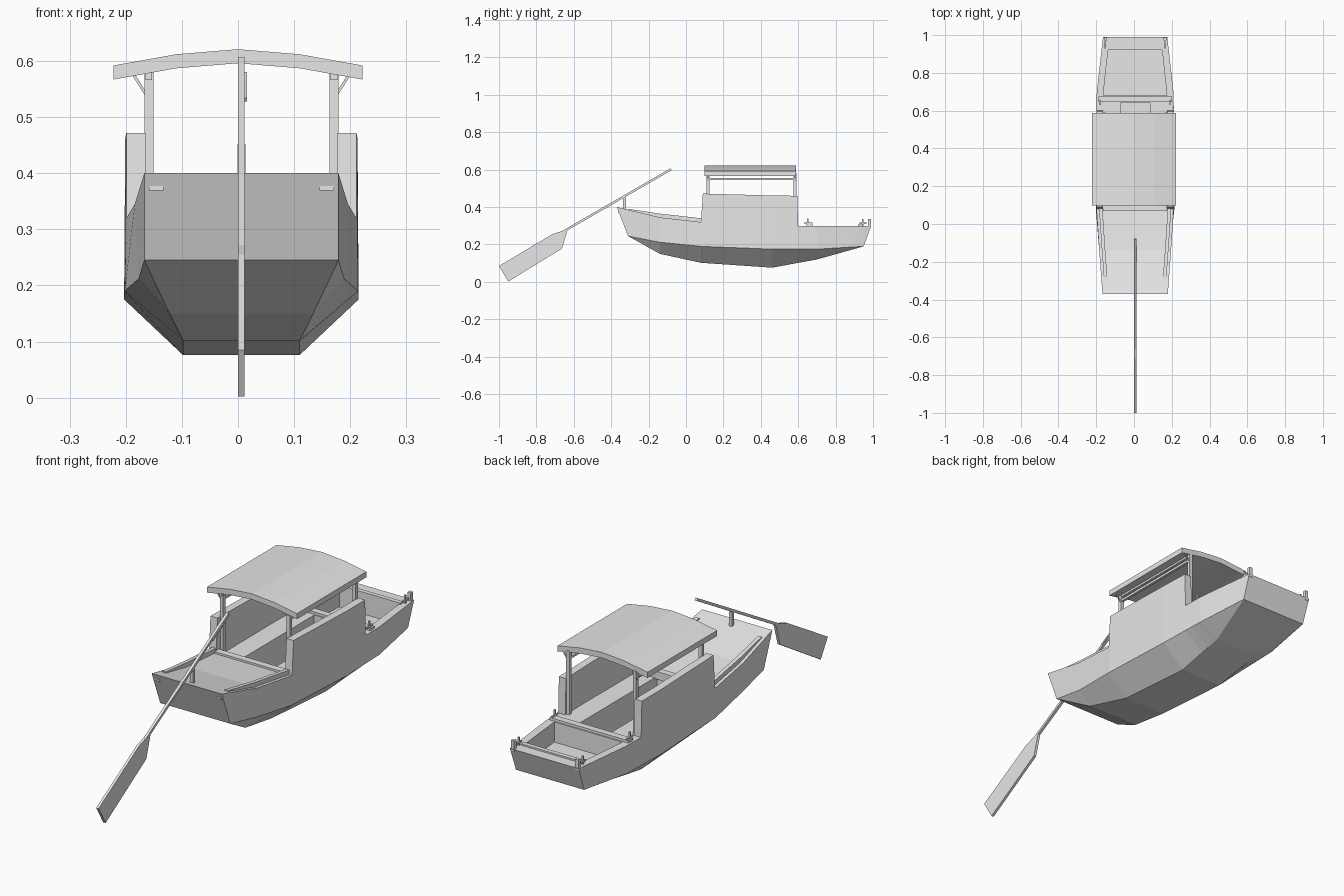
import bpy, bmesh
from mathutils import Vector

if "Cube" in bpy.data.objects:
    bpy.data.objects.remove(bpy.data.objects["Cube"])

CX = 0.006  # hull centreline

grey = bpy.data.materials.new("plain_grey")
grey.use_nodes = True
grey.diffuse_color = (0.8, 0.8, 0.8, 1)
grey.node_tree.nodes["Principled BSDF"].inputs["Base Color"].default_value = (0.8, 0.8, 0.8, 1)


def lerp_table(table, y):
    """Piecewise linear lookup in a list of (y, value) pairs."""
    if y <= table[0][0]:
        return table[0][1]
    for (y0, v0), (y1, v1) in zip(table, table[1:]):
        if y <= y1:
            return v0 + (v1 - v0) * (y - y0) / (y1 - y0)
    return table[-1][1]


def loft(name, rings):
    """Join closed rings of points, cap both ends."""
    bm = bmesh.new()
    loops = [[bm.verts.new(p) for p in ring] for ring in rings]
    n = len(loops[0])
    for a, b in zip(loops, loops[1:]):
        for i in range(n):
            j = (i + 1) % n
            bm.faces.new((a[i], a[j], b[j], b[i]))
    bm.faces.new(loops[0])
    bm.faces.new(loops[-1])
    bmesh.ops.remove_doubles(bm, verts=bm.verts, dist=0.0002)
    bmesh.ops.recalc_face_normals(bm, faces=bm.faces)
    mesh = bpy.data.meshes.new(name)
    bm.to_mesh(mesh)
    bm.free()
    mesh.materials.append(grey)
    obj = bpy.data.objects.new(name, mesh)
    bpy.context.collection.objects.link(obj)
    return obj


def box(name, x0, x1, y0, y1, z0, z1):
    return loft(name, [[(x0, y, z0), (x1, y, z0), (x1, y, z1), (x0, y, z1)] for y in (y0, y1)])


def bar(name, start, end, width):
    """Square bar between two points."""
    a, b = Vector(start), Vector(end)
    d = (b - a).normalized()
    side = d.cross(Vector((0, 1, 0)) if abs(d.y) < 0.5 else Vector((0, 0, 1))).normalized()
    up = d.cross(side)
    h = width / 2
    corners = [(-h, -h), (h, -h), (h, h), (-h, h)]
    return loft(name, [[p + side * s + up * t for s, t in corners] for p in (a, b)])


# Hull lines along the length
KNOTS = (-0.37, -0.14, 0.08, 0.46, 0.7, 0.99)


def line(*values):
    return list(zip(KNOTS, values))


sheer_half = line(0.173, 0.19, 0.205, 0.207, 0.203, 0.17)
aft_sheer = line(0.40, 0.345, 0.32, 0.30, 0.30, 0.30)
chine_y = line(-0.31, -0.14, 0.08, 0.46, 0.7, 0.95)
chine_z = line(0.245, 0.212, 0.19, 0.175, 0.175, 0.19)
chine_half = line(0.173, 0.183, 0.208, 0.209, 0.202, 0.168)
keel_z = line(0.245, 0.15, 0.102, 0.076, 0.12, 0.19)
keel_half = line(0.173, 0.128, 0.104, 0.104, 0.11, 0.168)


def section(y, top, ledge, well_half, floor):
    """Hull cross-section: outside, wall top, side ledge, central well."""
    ht = lerp_table(sheer_half, y)
    yl = lerp_table(chine_y, y)
    inner = ht - 0.035
    half = [(keel_half, keel_z), (chine_half, chine_z)]
    right = [(lerp_table(h, y), yl, lerp_table(z, y)) for h, z in half]
    right += [(ht, y, top), (inner, y, top), (inner, y, ledge),
              (well_half, y, ledge), (well_half, y, floor)]
    left = [(-x, b, z) for x, b, z in reversed(right)]
    return [(CX + x, b, z) for x, b, z in right + left]


AISLE, SOLE, LEDGE = 0.078, 0.17, 0.30
rings = []
# aft deck
for y in KNOTS[:3]:
    z = lerp_table(aft_sheer, y)
    rings.append(section(y, z, z, AISLE, z))
# cabin with high sides, side ledges and central aisle
for y, top in ((0.09, 0.472), (0.46, 0.462), (0.595, 0.46)):
    rings.append(section(y, top, LEDGE, AISLE, SOLE))
# aisle end, cross beam, fore well, bow deck
for y, half, floor in ((0.6, AISLE, SOLE), (0.64, AISLE, SOLE), (0.64, AISLE, LEDGE),
                       (0.68, 0.168, LEDGE), (0.68, 0.168, 0.21), (0.7, 0.166, 0.21),
                       (0.92, 0.15, 0.21), (0.92, 0.15, LEDGE), (0.99, 0.14, LEDGE)):
    rings.append(section(y, LEDGE, LEDGE, half, floor))
loft("hull", rings)

# Beams across the deck openings
box("fore_cross_beam", CX - 0.195, CX + 0.195, 0.645, 0.675, 0.295, 0.311)
box("bow_cross_beam", CX - 0.15, CX + 0.15, 0.92, 0.94, 0.295, 0.307)
box("aft_deck_sill", CX - 0.17, CX + 0.17, 0.07, 0.1, 0.295, 0.33)

for s, side in ((1, "left"), (-1, "right")):
    # aft deck rail
    rail = []
    for y in (-0.31, -0.14, 0.085):
        h, z = lerp_table(sheer_half, y), lerp_table(aft_sheer, y)
        lift = 0.005 if y < -0.3 else 0.02
        rail.append([(CX + s * (h - dx), y, z + dz) for dx, dz in
                     ((0.032, -0.005), (0.014, -0.005), (0.014, lift), (0.032, lift))])
    loft(side + "_deck_rail", rail)

    # roof posts, braces and long beam
    px = CX + s * 0.165
    for y, end in ((0.118, "aft"), (0.582, "fore")):
        box(f"{side}_{end}_post", px - 0.008, px + 0.008, y - 0.008, y + 0.008, 0.295, 0.583)
        bar(f"{side}_{end}_brace", (px + s * 0.006, y, 0.542), (px + s * 0.027, y, 0.575), 0.005)
    box(side + "_long_beam", px - 0.006, px + 0.006, 0.11, 0.59, 0.544, 0.555)
    box(side + "_roof_bearer", px - 0.006, px + 0.006, 0.105, 0.585, 0.566, 0.585)

    # mooring fittings
    cx = CX + s * 0.185
    bar(side + "_cleat_pin", (cx, 0.652, 0.3), (cx, 0.652, 0.34), 0.008)
    bar(side + "_cleat_bar", (cx, 0.63, 0.315), (cx, 0.675, 0.315), 0.007)
    bx = CX + s * 0.158
    box(side + "_bow_post", bx - 0.008, bx + 0.008, 0.972, 0.988, 0.29, 0.337)
    bar(side + "_bow_pin", (bx, 0.945, 0.29), (bx, 0.945, 0.337), 0.007)
    bar(side + "_bow_bar", (bx, 0.928, 0.313), (bx, 0.965, 0.313), 0.007)
    tx = CX + s * 0.152
    box(side + "_transom_plate", tx - 0.013, tx + 0.013, -0.363, -0.35, 0.369, 0.377)

# Bowed roof
crown = [(-0.222, 0.592), (-0.11, 0.612), (0, 0.621), (0.11, 0.612), (0.222, 0.592)]
loft("roof", [[(x, y, z) for x, z in crown] + [(x, y, z - 0.025) for x, z in reversed(crown)]
              for y in (0.098, 0.588)])

# Steering oar
bar("oar_shaft", (CX, -0.08, 0.602), (CX, -0.66, 0.267), 0.012)
blade = [(-0.632, 0.282), (-0.715, 0.255), (-1, 0.085), (-0.95, 0.002), (-0.663, 0.178)]
loft("oar_blade", [[(x, y, z) for y, z in blade] for x in (CX - 0.006, CX + 0.006)])
bar("oar_grip", (CX + 0.006, -0.12, 0.577), (CX + 0.006, -0.2, 0.531), 0.008)
box("oar_post", CX - 0.007, CX + 0.007, -0.336, -0.322, 0.38, 0.452)
